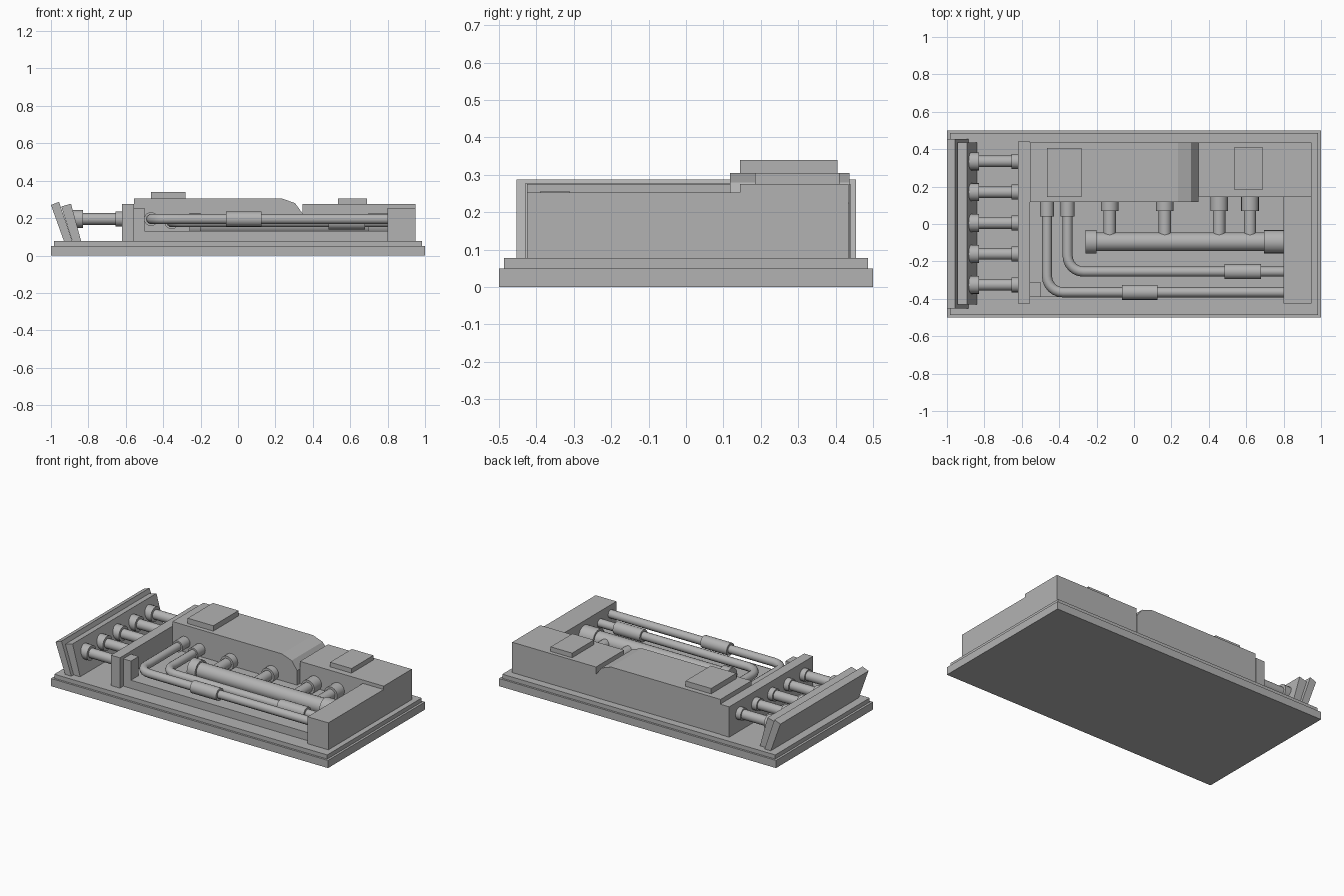
import bpy
from math import radians
from mathutils import Vector

if "Cube" in bpy.data.objects:
    bpy.data.objects.remove(bpy.data.objects["Cube"])

grey = bpy.data.materials.new("plain_grey")
grey.use_nodes = True
grey.diffuse_color = (0.45, 0.45, 0.45, 1)
grey.node_tree.nodes["Principled BSDF"].inputs["Base Color"].default_value = grey.diffuse_color


def box(name, x0, x1, y0, y1, z0, z1):
    bpy.ops.mesh.primitive_cube_add(size=1, location=((x0 + x1) / 2, (y0 + y1) / 2, (z0 + z1) / 2))
    ob = bpy.context.object
    ob.name = name
    ob.scale = (x1 - x0, y1 - y0, z1 - z0)
    ob.data.materials.append(grey)
    return ob


def extrude_y(name, profile, y0, y1):
    """Solid from an x-z outline carried along y."""
    n = len(profile)
    verts = [(x, y, z) for y in (y0, y1) for x, z in profile]
    faces = [list(range(n)), list(range(2 * n - 1, n - 1, -1))]
    faces += [[i, i + n, (i + 1) % n + n, (i + 1) % n] for i in range(n)]
    me = bpy.data.meshes.new(name)
    me.from_pydata(verts, [], faces)
    me.materials.append(grey)
    ob = bpy.data.objects.new(name, me)
    bpy.context.collection.objects.link(ob)
    return ob


def rod(name, a, b, r):
    a, b = Vector(a), Vector(b)
    bpy.ops.mesh.primitive_cylinder_add(vertices=20, radius=r, depth=(b - a).length, location=(a + b) / 2)
    ob = bpy.context.object
    ob.name = name
    ob.rotation_euler = (b - a).to_track_quat("Z", "Y").to_euler()
    ob.data.materials.append(grey)
    bpy.ops.object.shade_smooth_by_angle(angle=radians(35))
    return ob


def bent_pipe(name, x, y_start, y_run, x_end, z, r, bend):
    """Pipe running forward, then turning along x."""
    cu = bpy.data.curves.new(name, "CURVE")
    cu.dimensions = "3D"
    cu.bevel_depth = r
    cu.bevel_resolution = 3
    cu.resolution_u = 6
    sp = cu.splines.new("BEZIER")
    pts = [(x, y_start), (x, y_run + bend), (x + bend, y_run), (x_end, y_run)]
    sp.bezier_points.add(3)
    for bp, (px, py) in zip(sp.bezier_points, pts):
        bp.co = (px, py, z)
        bp.handle_left_type = bp.handle_right_type = "FREE"
        bp.handle_left = bp.handle_right = bp.co
    k = bend * 0.55
    sp.bezier_points[1].handle_right = (x, y_run + bend - k, z)
    sp.bezier_points[2].handle_left = (x + bend - k, y_run, z)
    cu.materials.append(grey)
    ob = bpy.data.objects.new(name, cu)
    bpy.context.collection.objects.link(ob)
    # turn the curve into a smooth mesh
    bpy.ops.object.select_all(action="DESELECT")
    ob.select_set(True)
    bpy.context.view_layer.objects.active = ob
    bpy.ops.object.convert(target="MESH")
    bpy.ops.object.shade_smooth_by_angle(angle=radians(40))


# stepped base
box("base_plate", -1, 1, -0.5, 0.5, 0, 0.05)
box("base_step", -0.985, 0.985, -0.487, 0.487, 0.05, 0.077)

# housings
box("machine_floor", -0.56, 0.81, -0.39, 0.2, 0.07, 0.13)
box("front_post", -0.56, -0.5, -0.39, -0.31, 0.07, 0.255)
box("cross_wall", -0.62, -0.555, -0.425, 0.44, 0.07, 0.275)
box("end_block", 0.8, 0.95, -0.425, 0.16, 0.07, 0.253)
box("rear_block", 0.345, 0.95, 0.145, 0.435, 0.07, 0.275)
extrude_y("main_housing", [(-0.555, 0.07), (0.345, 0.07), (0.345, 0.225), (0.305, 0.28),
                           (0.235, 0.305), (-0.555, 0.305)], 0.117, 0.437)
box("large_hatch", -0.465, -0.28, 0.145, 0.405, 0.3, 0.34)
box("small_hatch", 0.535, 0.69, 0.185, 0.41, 0.27, 0.305)

# tilted end plates
extrude_y("outer_tilted_plate", [(-1, 0.27), (-0.93, 0.075), (-0.885, 0.075), (-0.957, 0.287)], -0.453, 0.455)
extrude_y("inner_tilted_plate", [(-0.945, 0.262), (-0.885, 0.075), (-0.838, 0.075), (-0.893, 0.277)], -0.43, 0.435)

# row of collared rods
for i in range(5):
    y = 0.005 + (i - 2) * 0.165
    for part, x0, x1, r in (("link_rod", -0.89, -0.6, 0.031),
                            ("plate_collar", -0.885, -0.83, 0.048),
                            ("wall_collar", -0.655, -0.61, 0.04)):
        rod(f"{part}_{i + 1}", (x0, y, 0.195), (x1, y, 0.195), r)

# two bent pipes with sleeves
for name, x, y, z, s0, s1 in (("outer", -0.465, -0.365, 0.195, -0.065, 0.125),
                              ("inner", -0.355, -0.255, 0.178, 0.485, 0.68)):
    bent_pipe(name + "_pipe", x, 0.13, y, 0.82, z, 0.027, 0.085)
    rod(name + "_pipe_collar", (x, 0.04, z), (x, 0.13, z), 0.037)
    rod(name + "_pipe_sleeve", (s0, y, z), (s1, y, z), 0.04)

# manifold and its branches
Z, Y = 0.163, -0.095
rod("manifold", (-0.25, Y, Z), (0.81, Y, Z), 0.05)
rod("manifold_cap", (-0.26, Y, Z), (-0.2, Y, Z), 0.063)
rod("manifold_socket", (0.695, Y, Z), (0.81, Y, Z), 0.062)
for i, x in enumerate((-0.13, 0.165, 0.455, 0.62)):
    rod(f"branch_{i + 1}", (x, 0.15, Z), (x, Y, Z), 0.033)
    rod(f"branch_collar_{i + 1}", (x, 0.07, Z), (x, 0.16, Z), 0.047)
